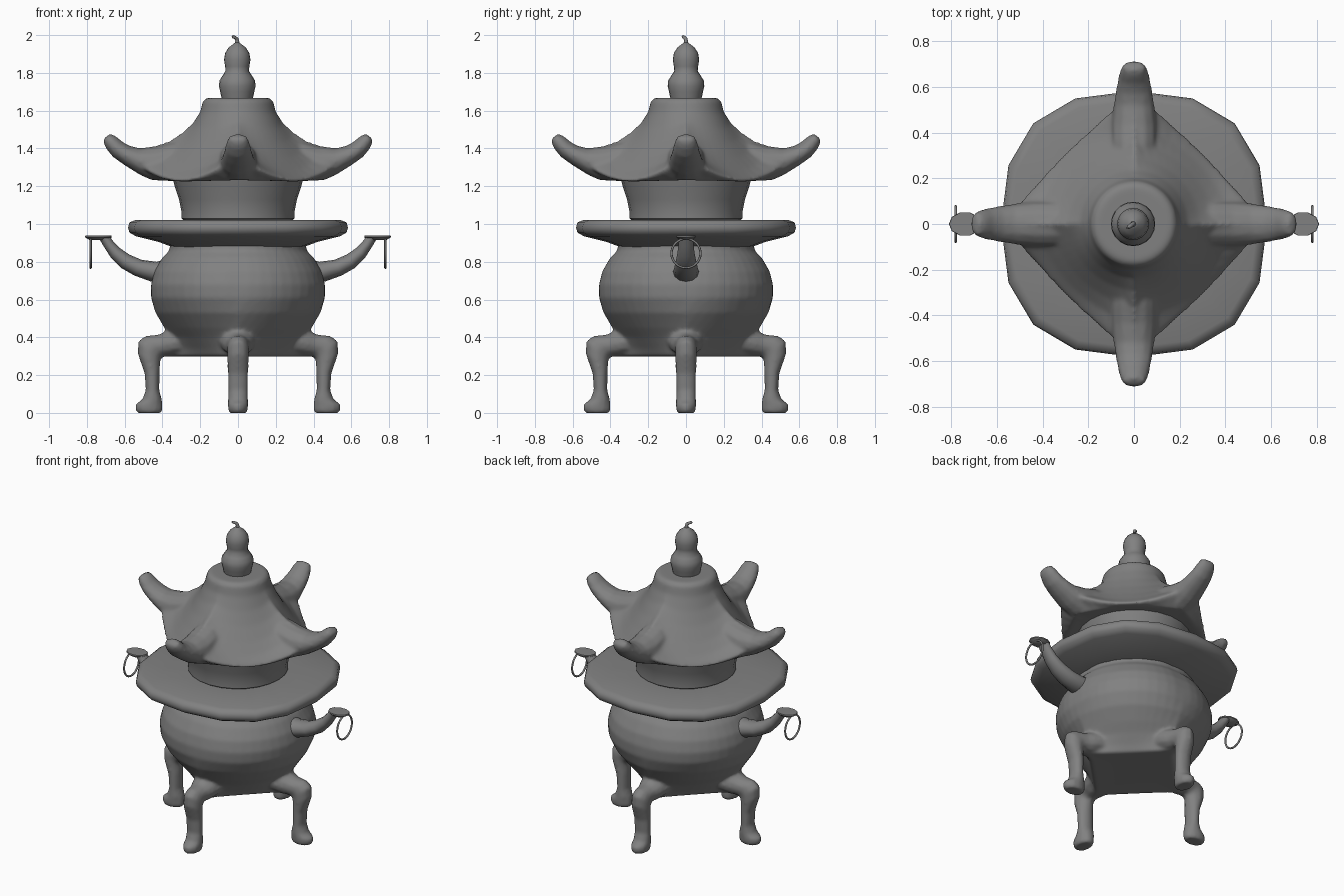
import bpy, bmesh, math
from mathutils import Matrix

iron = bpy.data.materials.new("dark_grey_iron")
iron.diffuse_color = (0.22, 0.22, 0.22, 1)


def loft(name, rings, turn=0.0, angle=40):
    """Skin a list of closed point rings, capping both ends."""
    bm = bmesh.new()
    vs = [[bm.verts.new(p) for p in ring] for ring in rings]
    n = len(vs[0])
    for a, b in zip(vs, vs[1:]):
        for i in range(n):
            j = (i + 1) % n
            bm.faces.new((a[i], a[j], b[j], b[i]))
    bm.faces.new(vs[0])
    bm.faces.new(vs[-1])
    bmesh.ops.recalc_face_normals(bm, faces=bm.faces)
    bm.transform(Matrix.Rotation(turn, 4, 'Z'))
    me = bpy.data.meshes.new(name)
    bm.to_mesh(me)
    bm.free()
    me.materials.append(iron)
    ob = bpy.data.objects.new(name, me)
    bpy.context.collection.objects.link(ob)
    bpy.ops.object.select_all(action='DESELECT')
    ob.select_set(True)
    bpy.context.view_layer.objects.active = ob
    bpy.ops.object.shade_smooth_by_angle(angle=math.radians(angle))
    return ob


def lathe(name, profile, n=16, square=0.0, angle=40):
    """Turned shape; square pushes the diagonals outward."""
    rings = []
    for r, z in profile:
        ring = []
        for i in range(n):
            t = math.tau * i / n
            if square:
                t += 0.045 * math.sin(4 * t)
            q = r * (1 + square * math.sin(2 * t) ** 2)
            ring.append((q * math.cos(t), q * math.sin(t), z))
        rings.append(ring)
    return loft(name, rings, angle=angle)


def four_way(name, profile, n=48):
    """Loft blending an axis profile r,z into a diagonal profile r,z."""
    rings = []
    for rr, rz, sr, sz in profile:
        ring = []
        for i in range(n):
            t = math.tau * i / n
            c, s = math.cos(t), math.sin(t)
            w = (1 / (abs(c) + abs(s)) - 0.7071) / 0.2929
            r = sr + (rr - sr) * w
            ring.append((r * c, r * s, sz + (rz - sz) * w))
        rings.append(ring)
    return loft(name, rings, angle=55)


def limb(name, sections, turn, n=12):
    """Elliptical limb; each section is inner x,z, outer x,z, half width."""
    rings = []
    for x1, z1, x2, z2, w in sections:
        ring = []
        for i in range(n):
            t = math.tau * i / n
            k = 0.5 - 0.5 * math.cos(t)
            ring.append((x1 + (x2 - x1) * k, w * math.sin(t), z1 + (z2 - z1) * k))
        rings.append(ring)
    return loft(name, rings, turn, 50)


def fuse(body, parts, rounds):
    """Melt parts into the body as one cast surface."""
    bpy.ops.object.select_all(action='DESELECT')
    for ob in parts + [body]:
        ob.select_set(True)
    bpy.context.view_layer.objects.active = body
    bpy.ops.object.join()
    rm = body.modifiers.new("cast", 'REMESH')
    rm.mode = 'VOXEL'
    rm.voxel_size = 0.011
    rm.use_smooth_shade = True
    sm = body.modifiers.new("soften", 'SMOOTH')
    sm.factor = 0.5
    sm.iterations = rounds


# Bowl pinched between the legs at its base
bowl = four_way("bowl_and_legs", [
    (0.20, 0.302, 0.13, 0.302), (0.365, 0.298, 0.25, 0.298), (0.365, 0.34, 0.275, 0.34),
    (0.365, 0.40, 0.32, 0.40), (0.39, 0.45, 0.365, 0.45), (0.437, 0.53, 0.428, 0.53),
    (0.46, 0.61, 0.465, 0.61), (0.46, 0.68, 0.47, 0.68), (0.442, 0.75, 0.452, 0.75),
    (0.402, 0.82, 0.41, 0.82), (0.362, 0.86, 0.37, 0.86), (0.36, 0.90, 0.37, 0.90)])

# Bent legs with outward-turned feet
leg = [(0.26, 0.31, 0.28, 0.46, 0.11), (0.36, 0.298, 0.36, 0.44, 0.085),
       (0.395, 0.298, 0.42, 0.415, 0.066), (0.405, 0.29, 0.49, 0.408, 0.058),
       (0.41, 0.28, 0.528, 0.38, 0.058), (0.412, 0.25, 0.53, 0.31, 0.057),
       (0.415, 0.20, 0.495, 0.21, 0.054), (0.416, 0.12, 0.489, 0.12, 0.052),
       (0.402, 0.07, 0.508, 0.07, 0.054), (0.398, 0.04, 0.543, 0.045, 0.054),
       (0.398, 0.012, 0.545, 0.016, 0.052), (0.41, -0.001, 0.53, -0.001, 0.044)]
fuse(bowl, [limb("leg", leg, k * math.pi / 2) for k in range(4)], 4)

# Squarish rim and the lid's neck
lathe("rim", [(0.34, 0.875), (0.42, 0.905), (0.54, 0.935), (0.575, 0.955), (0.582, 0.98),
              (0.575, 1.008), (0.54, 1.022), (0.28, 1.022)], 16, 0.07, 60)
lathe("neck", [(0.28, 1.015), (0.30, 1.03), (0.30, 1.07), (0.312, 1.13),
               (0.335, 1.20), (0.345, 1.24)], 24)

# Four-sided sweeping roof
roof = four_way("roof", [
    (0.10, 1.668, 0.10, 1.668), (0.165, 1.668, 0.165, 1.668), (0.186, 1.65, 0.186, 1.65),
    (0.20, 1.595, 0.20, 1.59), (0.235, 1.54, 0.235, 1.51), (0.295, 1.485, 0.28, 1.43),
    (0.365, 1.44, 0.335, 1.35), (0.445, 1.412, 0.385, 1.285), (0.54, 1.395, 0.423, 1.245),
    (0.58, 1.37, 0.432, 1.233), (0.57, 1.34, 0.424, 1.224), (0.46, 1.233, 0.39, 1.226),
    (0.33, 1.235, 0.33, 1.235)])

# Upturned horns at the roof corners
horn = [(0.30, 1.27, 0.26, 1.45, 0.09), (0.38, 1.245, 0.35, 1.435, 0.10),
        (0.455, 1.23, 0.43, 1.413, 0.10), (0.52, 1.26, 0.52, 1.402, 0.09),
        (0.60, 1.31, 0.57, 1.413, 0.08), (0.663, 1.355, 0.612, 1.436, 0.07),
        (0.70, 1.40, 0.642, 1.462, 0.061), (0.714, 1.435, 0.667, 1.476, 0.05),
        (0.71, 1.453, 0.682, 1.474, 0.03)]
fuse(roof, [limb("roof_horn", horn, k * math.pi / 2) for k in range(4)], 6)

# Side handles, each with a flat plate and hanging ring
handle = [(0.38, 0.70, 0.38, 0.815, 0.07), (0.46, 0.695, 0.43, 0.80, 0.068),
          (0.55, 0.728, 0.51, 0.81, 0.062), (0.62, 0.768, 0.575, 0.838, 0.054),
          (0.675, 0.825, 0.625, 0.872, 0.045), (0.71, 0.88, 0.66, 0.908, 0.04),
          (0.735, 0.922, 0.675, 0.928, 0.04)]
plate = [(0.695, 0.915, 0.785, 0.915, 0.035), (0.668, 0.93, 0.81, 0.93, 0.053),
         (0.67, 0.938, 0.808, 0.938, 0.052)]
for side, turn in (("right", 0), ("left", math.pi)):
    limb(side + "_handle", handle, turn)
    limb(side + "_handle_plate", plate, turn, 10)
    hoops = []
    for i in range(33):
        a = math.tau * i / 32 + math.pi / 2
        hoop = []
        for j in range(8):
            b = math.tau * j / 8
            r = 0.077 + 0.006 * math.cos(b)
            hoop.append((0.78 + 0.006 * math.sin(b), r * math.cos(a), 0.845 + r * math.sin(a)))
        hoops.append(hoop)
    loft(side + "_hanging_ring", hoops, turn, 60)

# Gourd finial and its curled stem
finial = lathe("finial", [
    (0.08, 1.655), (0.086, 1.68), (0.09, 1.70), (0.097, 1.73), (0.094, 1.76),
    (0.078, 1.785), (0.062, 1.81), (0.064, 1.835), (0.07, 1.87), (0.064, 1.905),
    (0.045, 1.935), (0.022, 1.952), (0.012, 1.96)], 20, 0, 60)
stem = [(-0.014, 1.95, 0.014, 1.95, 0.014), (-0.01, 1.97, 0.01, 1.972, 0.01),
        (-0.016, 1.98, 0.004, 1.988, 0.01), (-0.03, 1.982, -0.018, 1.998, 0.009),
        (-0.036, 1.99, -0.026, 2.0, 0.005)]
curl = limb("stem", stem, math.radians(35), 8)
finial.location.x = curl.location.x = -0.004
